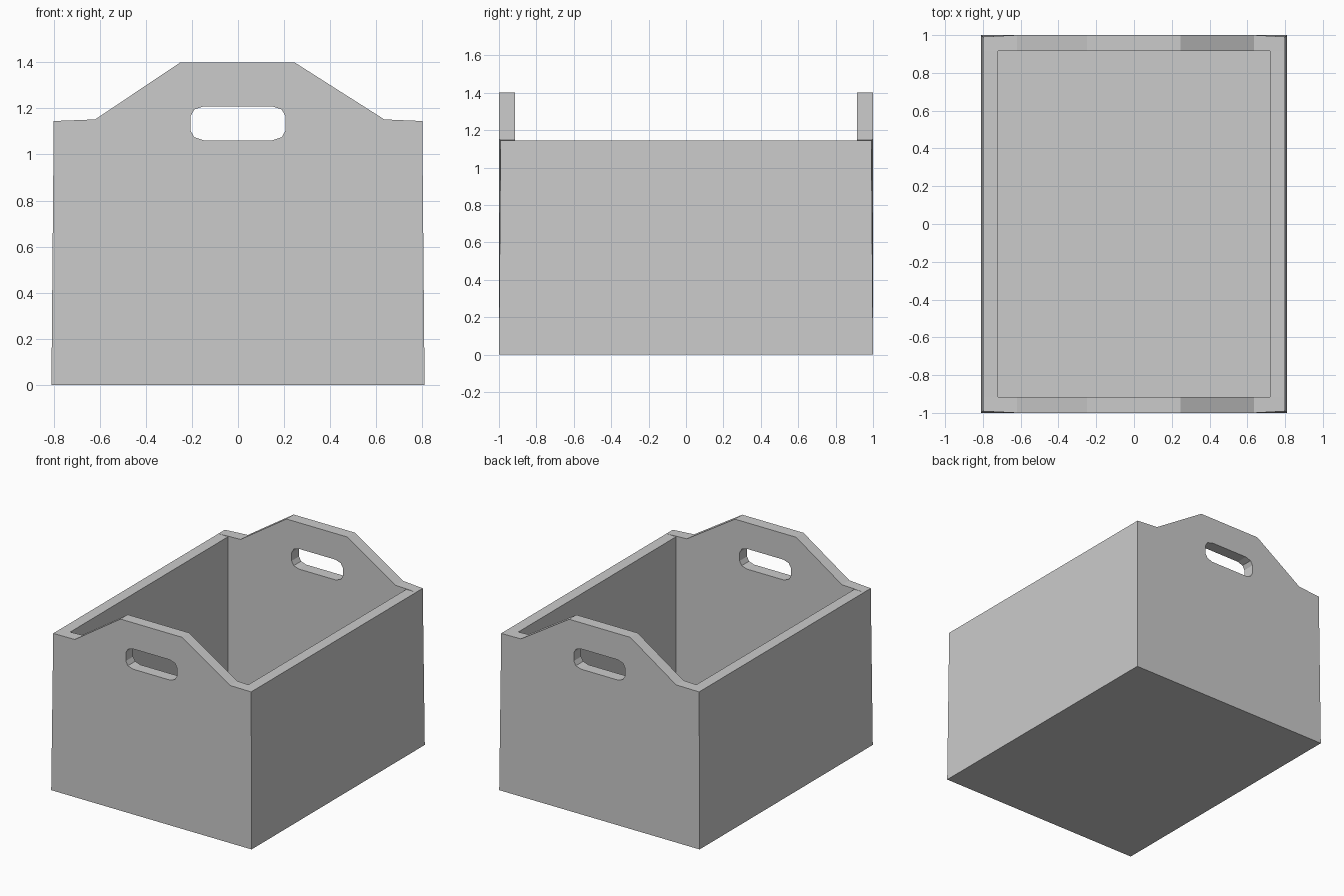
import bpy, bmesh

cube = bpy.data.objects.get("Cube")
if cube:
    bpy.data.objects.remove(cube, do_unlink=True)

RIM, WALL, FLOOR = 1.145, 0.085, 0.085
IN_X, IN_Y = 0.805 - WALL, 1 - WALL

grey = bpy.data.materials.new("plain grey")
grey.use_nodes = True
colour = (0.6, 0.6, 0.6, 1)
grey.diffuse_color = colour
grey.node_tree.nodes["Principled BSDF"].inputs["Base Color"].default_value = colour


def prism(name, profile, depth):
    """Extrude an x-z outline along y, from -depth to depth."""
    bm = bmesh.new()
    face = bm.faces.new([bm.verts.new((x, -depth, z)) for x, z in profile])
    new = bmesh.ops.extrude_face_region(bm, geom=[face])["geom"]
    bmesh.ops.translate(bm, vec=(0, 2 * depth, 0),
                        verts=[v for v in new if isinstance(v, bmesh.types.BMVert)])
    bmesh.ops.recalc_face_normals(bm, faces=bm.faces)
    mesh = bpy.data.meshes.new(name)
    bm.to_mesh(mesh)
    bm.free()
    mesh.materials.append(grey)
    obj = bpy.data.objects.new(name, mesh)
    bpy.context.collection.objects.link(obj)
    return obj


def cut(target, cutter):
    mod = target.modifiers.new("cut", "BOOLEAN")
    mod.operation = "DIFFERENCE"
    mod.solver = "EXACT"
    mod.object = cutter
    bpy.context.view_layer.objects.active = target
    bpy.ops.object.modifier_apply(modifier=mod.name)
    bpy.data.objects.remove(cutter, do_unlink=True)


# Outer block with raised end outline, tapering slightly upward
crate = prism("crate", [(-0.81, 0), (0.81, 0), (0.8, RIM), (0.635, 1.152), (0.245, 1.4),
                        (-0.25, 1.4), (-0.62, 1.152), (-0.8, RIM)], 1)

# Hollow interior, opening out above the low side walls
half = [(IN_X, FLOOR), (IN_X, RIM), (1, RIM), (1, 2)]
cut(crate, prism("interior_cutter", half + [(-x, z) for x, z in reversed(half)], IN_Y))

# Rounded grip slot through both ends
corner = [(0.207, 0.03), (0.19, 0.06), (0.148, 0.074)]
side = [(x, -z) for x, z in reversed(corner)] + corner
slot = side + [(-x, -z) for x, z in side]
cut(crate, prism("grip_cutter", [(x, 1.135 + z) for x, z in slot], 1.5))

# Draw the outer top corners in a touch
for v in crate.data.vertices:
    if abs(v.co.y) > 0.99 and abs(v.co.x) > 0.79 and v.co.z > 1:
        v.co.y *= 0.991
